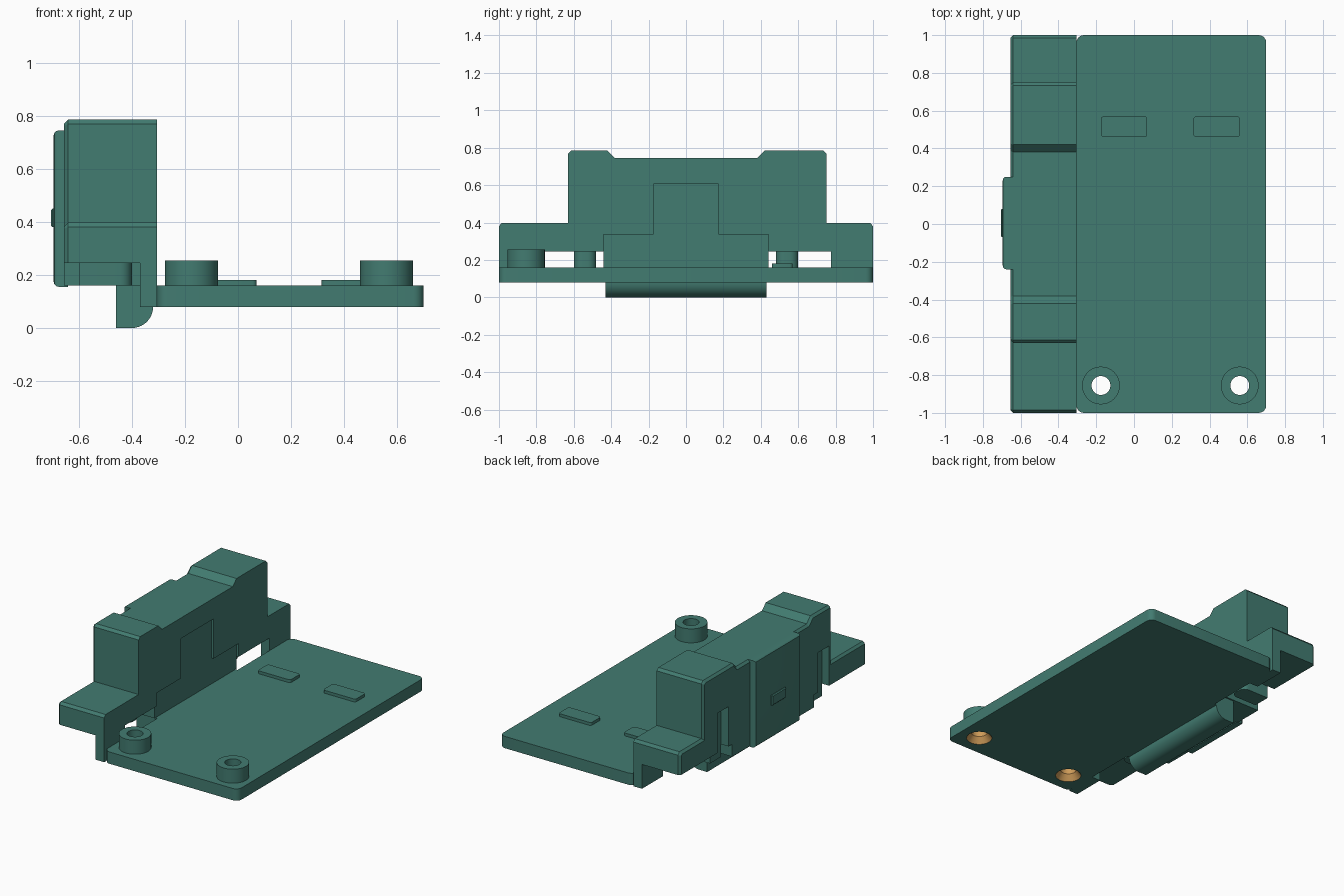
import bpy, bmesh, math
from mathutils import Vector

if "Cube" in bpy.data.objects:
    bpy.data.objects.remove(bpy.data.objects["Cube"])


def material(name, rgb):
    m = bpy.data.materials.new(name)
    m.diffuse_color = (*rgb, 1)
    m.use_nodes = True
    m.node_tree.nodes["Principled BSDF"].inputs["Base Color"].default_value = m.diffuse_color
    return m


TEAL = material("teal plastic", (0.055, 0.20, 0.165))
BRASS = material("tan insert", (0.62, 0.33, 0.10))


def finish(bm, name, mat=TEAL, smooth=True):
    bmesh.ops.recalc_face_normals(bm, faces=bm.faces)
    me = bpy.data.meshes.new(name)
    bm.to_mesh(me)
    bm.free()
    me.materials.append(mat)
    ob = bpy.data.objects.new(name, me)
    bpy.context.collection.objects.link(ob)
    if smooth:
        bpy.ops.object.select_all(action='DESELECT')
        ob.select_set(True)
        bpy.context.view_layer.objects.active = ob
        bpy.ops.object.shade_smooth_by_angle(angle=math.radians(30))
    return ob


def prism(pts, axis, lo, hi):
    """Extrude a 2D outline along x, y or z."""
    place = {'x': lambda a, b: (lo, a, b), 'y': lambda a, b: (a, lo, b),
             'z': lambda a, b: (a, b, lo)}[axis]
    bm = bmesh.new()
    f = bm.faces.new([bm.verts.new(place(a, b)) for a, b in pts])
    r = bmesh.ops.extrude_face_region(bm, geom=[f])
    d = Vector([(hi - lo) * (axis == k) for k in 'xyz'])
    bmesh.ops.translate(bm, vec=d, verts=[v for v in r['geom'] if isinstance(v, bmesh.types.BMVert)])
    return bm


def bevel(bm, test, offset, segments=1):
    edges = [e for e in bm.edges if test(*[v.co for v in e.verts])]
    bmesh.ops.bevel(bm, geom=edges, offset=offset, segments=segments, affect='EDGES', profile=0.5)
    return bm


def box(x, y, z):
    return prism([(x[0], y[0]), (x[1], y[0]), (x[1], y[1]), (x[0], y[1])], 'z', *z)


def upright(a, b):
    return abs(a.z - b.z) > 0.001 and (a.xy - b.xy).length < 0.001


def ring(name, x, y, prof, mat=TEAL, n=40):
    """Revolve a closed (radius, z) outline about a vertical axis."""
    bm = bmesh.new()
    rows = [[bm.verts.new((x + r * math.cos(t), y + r * math.sin(t), z)) for r, z in prof]
            for t in [2 * math.pi * i / n for i in range(n)]]
    m = len(prof)
    for i in range(n):
        a, b = rows[i], rows[(i + 1) % n]
        for j in range(m):
            k = (j + 1) % m
            bm.faces.new((a[j], b[j], b[k], a[k]))
    return finish(bm, name, mat)


def cut(target, cutter):
    cutter.hide_render = True
    cutter.hide_viewport = True
    cutter.display_type = 'WIRE'
    mod = target.modifiers.new("cut", 'BOOLEAN')
    mod.operation = 'DIFFERENCE'
    mod.solver = 'EXACT'
    mod.object = cutter


# Base plate with rounded corners
plate = finish(bevel(box((-0.305, 0.70), (-1, 1), (0.08, 0.16)), upright, 0.04, 6), "base_plate")

# Screw bosses with tapered inserts below
for i, x in enumerate((-0.175, 0.56)):
    bm = bmesh.new()
    bmesh.ops.create_cone(bm, cap_ends=True, segments=40, radius1=0.08, radius2=0.08, depth=0.3)
    bmesh.ops.translate(bm, vec=(x, -0.855, 0.12), verts=bm.verts)
    cut(plate, finish(bm, f"hole_cutter_{i}", smooth=False))
    ring(f"screw_boss_{i}", x, -0.855, [(0.05, 0.16), (0.10, 0.16), (0.10, 0.255), (0.05, 0.255)])
    ring(f"screw_insert_{i}", x, -0.855, [(0.08, 0.08), (0.08, 0.16), (0.05, 0.16), (0.05, 0.12)], BRASS)

# Low pads on the plate
for i, x in enumerate((-0.175, 0.315)):
    finish(bevel(box((x, x + 0.245), (0.46, 0.57), (0.15, 0.18)), upright, 0.015, 4), f"pad_{i}")

# Upright housing, stepped outline with chamfered outer rim
outline = [(-1, 0.245), (-1, 0.38), (-0.985, 0.398), (-0.63, 0.398), (-0.63, 0.768),
           (-0.613, 0.785), (-0.42, 0.785), (-0.38, 0.745), (0.38, 0.745), (0.42, 0.785),
           (0.733, 0.785), (0.75, 0.768), (0.75, 0.398), (0.985, 0.398), (1, 0.38),
           (1, 0.245), (0.44, 0.245), (0.44, 0.16), (-0.44, 0.16), (-0.44, 0.245)]
bm = prism(outline, 'x', -0.655, -0.305)
bevel(bm, lambda a, b: max(a.x, b.x) < -0.65 and (a.z + b.z) / 2 > 0.3, 0.015)
housing = finish(bm, "housing", smooth=False)

# Stepped recess on the inner face
recess = [(-0.44, 0.10), (0.44, 0.10), (0.44, 0.335), (0.175, 0.335),
          (0.175, 0.605), (-0.175, 0.605), (-0.175, 0.335), (-0.44, 0.335)]
cut(housing, finish(prism(recess, 'x', -0.32, -0.25), "recess_cutter", smooth=False))

for side, tag in ((-1, "front"), (1, "back")):
    # Slots in the outer face, and the feet behind them
    ys = sorted((side * 0.48, side * 0.60))
    cut(housing, finish(box((-0.75, -0.60), ys, (0.1, 0.515)), f"slot_cutter_{tag}", smooth=False))
    bm = box((-0.60, -0.40), ys, (0.16, 0.27))
    bevel(bm, lambda a, b: upright(a, b) and a.x > -0.45, 0.045, 6)
    finish(bm, f"foot_{tag}")
    # End posts beside the plate
    ys = sorted((side * 0.775, side * 1.0))
    finish(box((-0.37, -0.305), ys, (0.08, 0.245)), f"end_post_{tag}", smooth=False)

# Raised panel and latch nub on the outer face
bm = box((-0.695, -0.64), (-0.24, 0.25), (0.155, 0.745))
bevel(bm, lambda a, b: max(a.x, b.x) < -0.69, 0.02, 3)
finish(bm, "outer_panel")
finish(bevel(box((-0.705, -0.68), (-0.07, 0.08), (0.38, 0.45)),
             lambda a, b: max(a.x, b.x) < -0.70, 0.006), "latch_nub", smooth=False)

# Rounded keel joining housing to plate
arc = [(-0.40 + 0.08 * math.sin(t), 0.08 - 0.08 * math.cos(t))
       for t in [math.pi / 2 * i / 10 for i in range(11)]]
keel = [(-0.46, 0.16), (-0.46, 0.0)] + arc + [(-0.305, 0.08), (-0.305, 0.16)]
finish(prism(keel, 'y', -0.43, 0.43), "keel")
